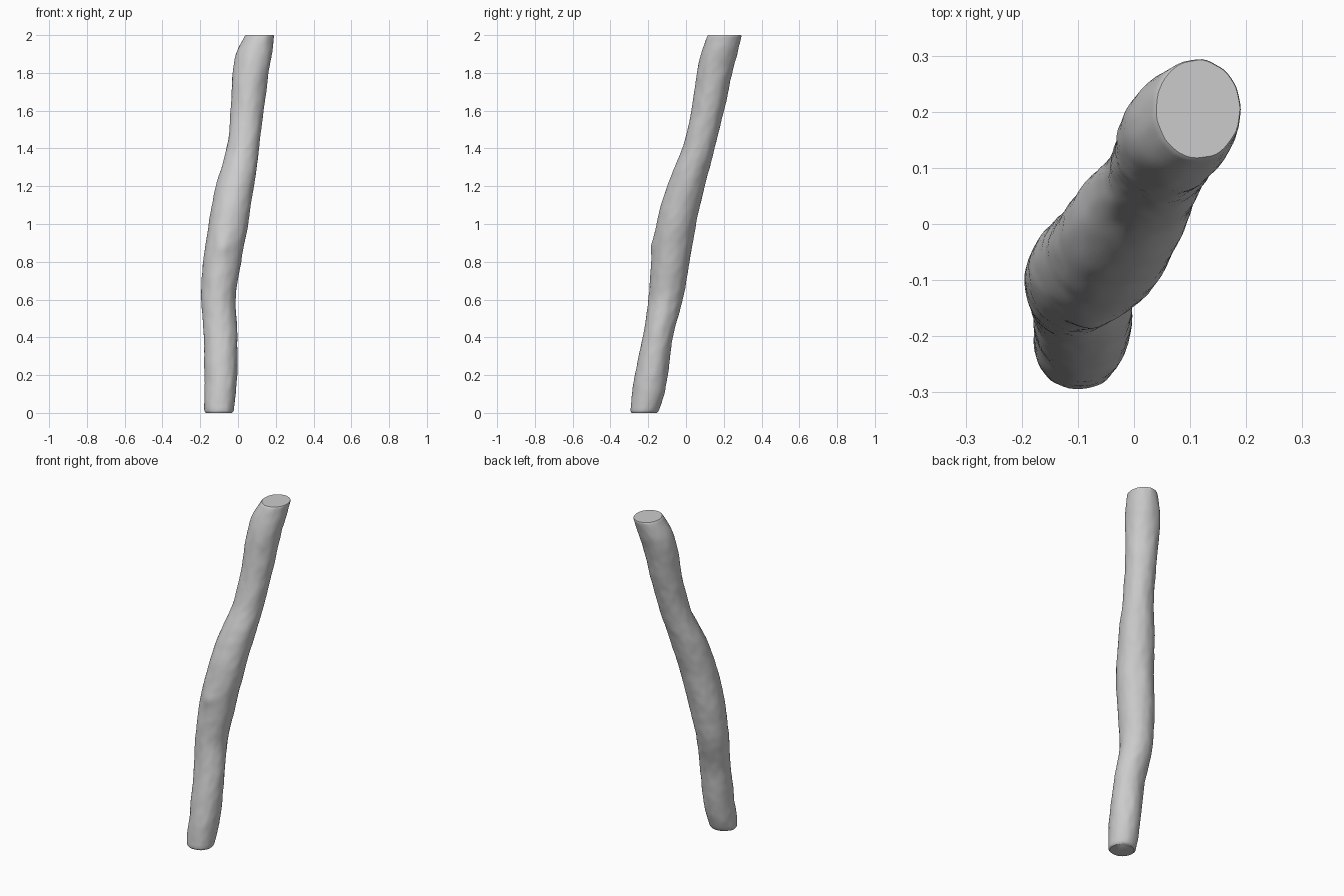
import bpy, bmesh, math
from mathutils import Vector, noise

if "Cube" in bpy.data.objects:
    bpy.data.objects.remove(bpy.data.objects["Cube"])

# Branch outline: z, x left, x right, y front, y back
OUTLINE = [
    (0.00, -.177, -.022, -.295, -.150),
    (0.10, -.177, -.012, -.287, -.115),
    (0.20, -.177, -.005, -.270, -.097),
    (0.40, -.181, -.004, -.230, -.070),
    (0.60, -.195, -.012, -.198, -.018),
    (0.80, -.185, 0.017, -.182, 0.020),
    (1.00, -.155, 0.052, -.157, 0.052),
    (1.20, -.118, 0.084, -.100, 0.100),
    (1.40, -.060, 0.112, -.020, 0.152),
    (1.60, -.038, 0.136, 0.030, 0.200),
    (1.80, -.028, 0.162, 0.058, 0.246),
    (1.90, -.010, 0.180, 0.080, 0.272),
    (2.00, 0.036, 0.192, 0.114, 0.296),
]
SIDES, LAYERS = 56, 110


def outline_at(z):
    """Smoothly interpolate the outline at a height (cubic Hermite)."""
    n = len(OUTLINE)
    i = max(k for k in range(n - 1) if OUTLINE[k][0] <= z)

    def slope(k, c):
        a, b = OUTLINE[max(k - 1, 0)], OUTLINE[min(k + 1, n - 1)]
        return (b[c] - a[c]) / (b[0] - a[0])

    p, q = OUTLINE[i], OUTLINE[i + 1]
    h = q[0] - p[0]
    t = (z - p[0]) / h
    return [(2*t**3 - 3*t*t + 1) * p[c] + (t**3 - 2*t*t + t) * h * slope(i, c)
            + (3*t*t - 2*t**3) * q[c] + (t**3 - t*t) * h * slope(i + 1, c)
            for c in range(1, 5)]


def ring(bm, z, scale=1.0):
    x0, x1, y0, y1 = outline_at(z)
    cx, cy, rx, ry = (x0 + x1) / 2, (y0 + y1) / 2, (x1 - x0) / 2, (y1 - y0) / 2
    verts = []
    for k in range(SIDES):
        a = 2 * math.pi * k / SIDES
        c, s = math.cos(a), math.sin(a)
        # bark lumps and a knot on the front
        lump = 0.003 * noise.noise(Vector((c * 1.5, s * 1.5, z * 9)))
        lump += 0.002 * noise.noise(Vector((c * 3, s * 3, z * 22)))
        knot = 0.012 * math.exp(-((z - 0.87) / 0.05) ** 2 - ((a - 4.65) / 0.35) ** 2)
        r = scale + (lump + knot) / rx
        verts.append(bm.verts.new((cx + rx * r * c, cy + ry * r * s, z)))
    return verts


bm = bmesh.new()
levels = [(0.0, 0.90), (0.006, 0.97), (0.014, 1.0)]
levels += [(0.014 + (1.988 - 0.014) * i / LAYERS, 1.0) for i in range(1, LAYERS + 1)]
levels += [(1.996, 0.99), (2.0, 0.96)]
rings = [ring(bm, z, s) for z, s in levels]
for lo, hi in zip(rings, rings[1:]):
    for k in range(SIDES):
        j = (k + 1) % SIDES
        bm.faces.new((lo[k], lo[j], hi[j], hi[k]))
# cut ends
bm.faces.new(rings[0][::-1])
bm.faces.new(rings[-1])

mesh = bpy.data.meshes.new("branch")
bm.to_mesh(mesh)
bm.free()
branch = bpy.data.objects.new("branch", mesh)
bpy.context.collection.objects.link(branch)
bpy.context.view_layer.objects.active = branch
branch.select_set(True)
bpy.ops.object.shade_smooth_by_angle(angle=math.radians(40))
